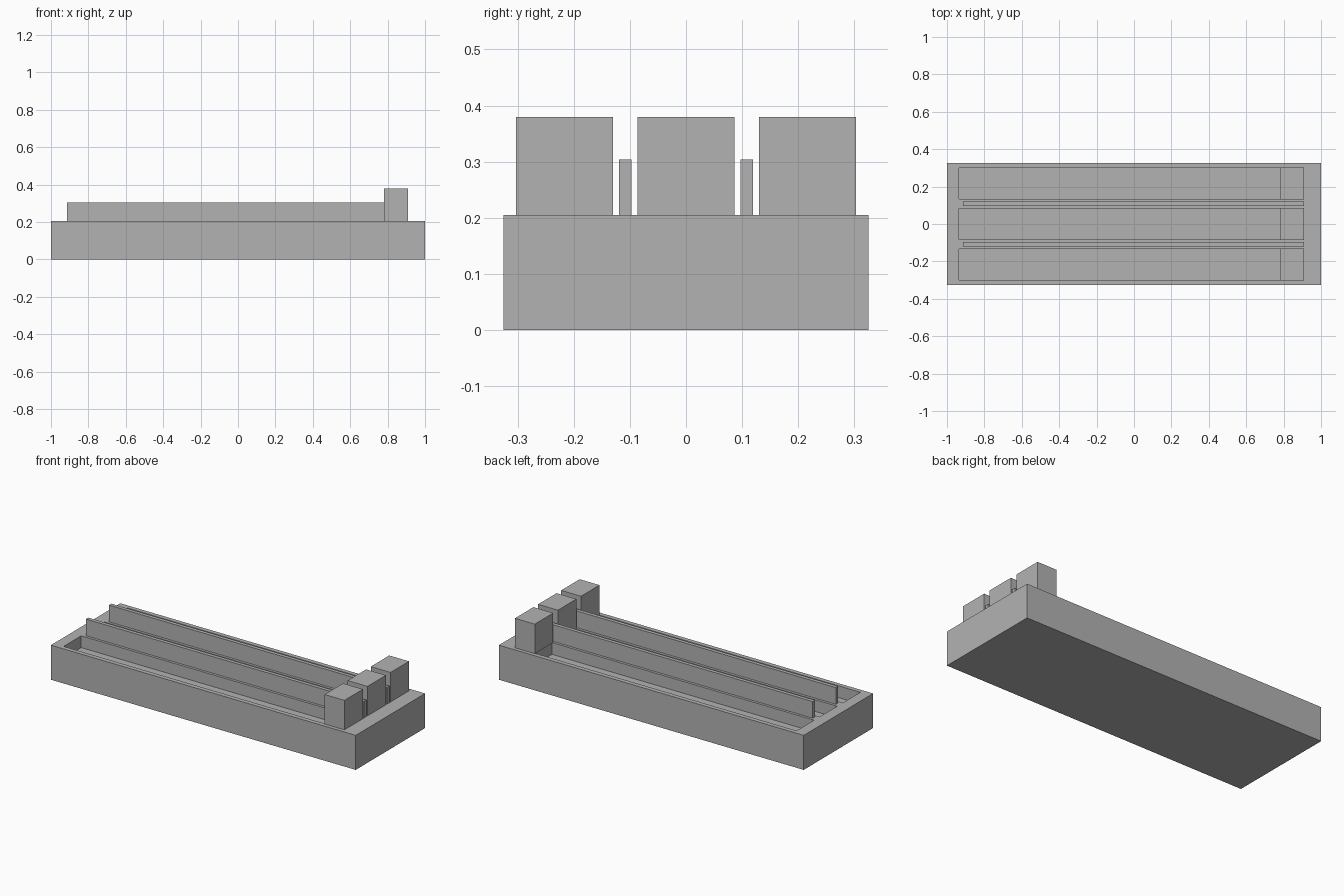
import bpy
import bmesh

cube = bpy.data.objects.get("Cube")
if cube:
    bpy.data.objects.remove(cube, do_unlink=True)

grey = bpy.data.materials.new("plain_grey")
grey.use_nodes = True
colour = (0.45, 0.45, 0.45, 1)
grey.diffuse_color = colour
grey.node_tree.nodes["Principled BSDF"].inputs["Base Color"].default_value = colour


def box(name, x, y, z):
    """Box spanning the given (min, max) ranges."""
    bm = bmesh.new()
    bmesh.ops.create_cube(bm, size=1)
    for v in bm.verts:
        v.co = [r[0] if c < 0 else r[1] for c, r in zip(v.co, (x, y, z))]
    mesh = bpy.data.meshes.new(name)
    bm.to_mesh(mesh)
    bm.free()
    mesh.materials.append(grey)
    obj = bpy.data.objects.new(name, mesh)
    bpy.context.collection.objects.link(obj)
    return obj


TOP = 0.205
LANE = 0.2165      # spacing between lane centres
FLOOR = TOP - 0.07

# Base block
base = box("base", (-1, 1), (-0.325, 0.325), (0, TOP))

# Three lanes: a sunken channel with an end block each
for side, label in ((-1, "front"), (0, "middle"), (1, "back")):
    y = side * LANE
    cutter = box(label + "_channel_cutter", (-0.935, 0.785), (y - 0.082, y + 0.082), (FLOOR, TOP + 0.1))
    cutter.hide_render = True
    cutter.hide_set(True)
    cut = base.modifiers.new(label + "_channel", "BOOLEAN")
    cut.operation = "DIFFERENCE"
    cut.solver = "EXACT"
    cut.object = cutter
    box(label + "_end_block", (0.78, 0.91), (y - 0.0865, y + 0.0865), (TOP, 0.38))

# Thin divider walls between the lanes
for side, label in ((-1, "front"), (1, "back")):
    y = side * LANE / 2
    box(label + "_divider", (-0.915, 0.91), (y - 0.011, y + 0.011), (TOP, 0.304))
